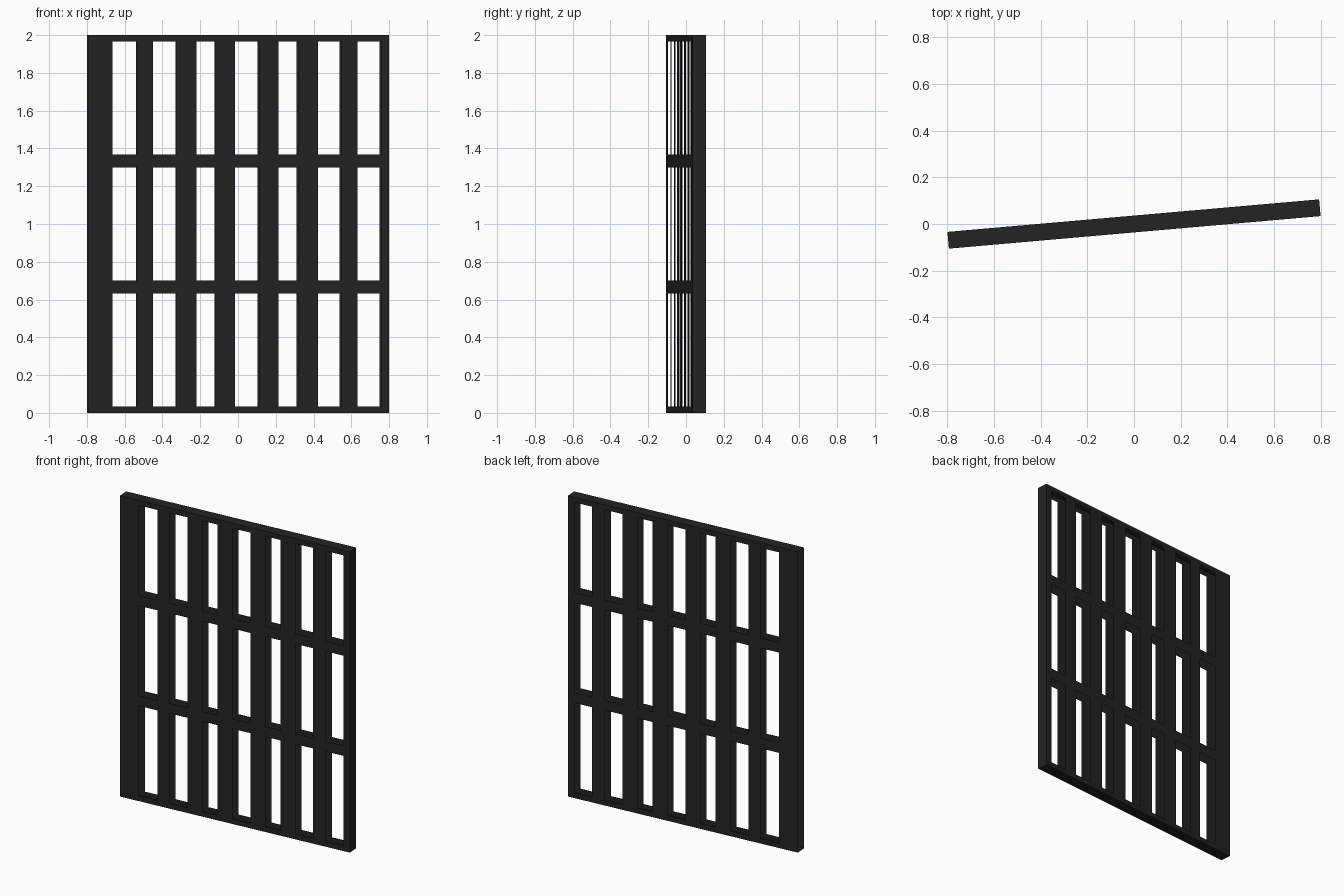
import bpy, bmesh, math
from mathutils import Matrix

if "Cube" in bpy.data.objects:
    bpy.data.objects.remove(bpy.data.objects["Cube"])

ANGLE = math.radians(5)          # panel stands slightly turned
HALF_L, HALF_T, H = 0.8, 0.036, 2.0

# openings across the panel (left, right) and up the panel (bottom, top)
COLS = [(-0.669, -0.540), (-0.456, -0.330), (-0.225, -0.123), (-0.018, 0.108),
        (0.213, 0.315), (0.421, 0.543), (0.633, 0.756)]
ROWS = [(0.034, 0.633), (0.701, 1.299), (1.367, 1.966)]

iron = bpy.data.materials.new("black_iron")
iron.diffuse_color = (0.017, 0.017, 0.017, 1)
iron.use_nodes = True
iron.node_tree.nodes["Principled BSDF"].inputs["Base Color"].default_value = iron.diffuse_color


def finish(name, bm):
    bm.transform(Matrix.Rotation(ANGLE, 4, 'Z'))
    me = bpy.data.meshes.new(name)
    bm.to_mesh(me)
    bm.free()
    me.materials.append(iron)
    ob = bpy.data.objects.new(name, me)
    bpy.context.collection.objects.link(ob)


def grille(name, y, flip):
    """Sheet of bars: a grid of cells with the opening cells left out."""
    us = [-HALF_L] + [u for c in COLS for u in c] + [HALF_L]
    zs = [0] + [z for r in ROWS for z in r] + [H]
    bm = bmesh.new()
    v = [[bm.verts.new((u, y, z)) for z in zs] for u in us]
    for i in range(len(us) - 1):
        for j in range(len(zs) - 1):
            if i % 2 and j % 2:
                continue
            quad = [v[i][j], v[i + 1][j], v[i + 1][j + 1], v[i][j + 1]]
            bm.faces.new(quad[::-1] if flip else quad)
    finish(name, bm)


def plate(name, corners):
    bm = bmesh.new()
    bm.faces.new([bm.verts.new(c) for c in corners])
    finish(name, bm)


L, T = HALF_L, HALF_T
# front and back bar sheets
grille("front_bars", -T, False)
grille("back_bars", T, True)
# closing edges: top, bottom and right end; the hinge end is open
plate("top_edge", [(-L, -T, H), (L, -T, H), (L, T, H), (-L, T, H)])
plate("bottom_edge", [(-L, T, 0), (L, T, 0), (L, -T, 0), (-L, -T, 0)])
plate("right_edge", [(L, -T, 0), (L, T, 0), (L, T, H), (L, -T, H)])
